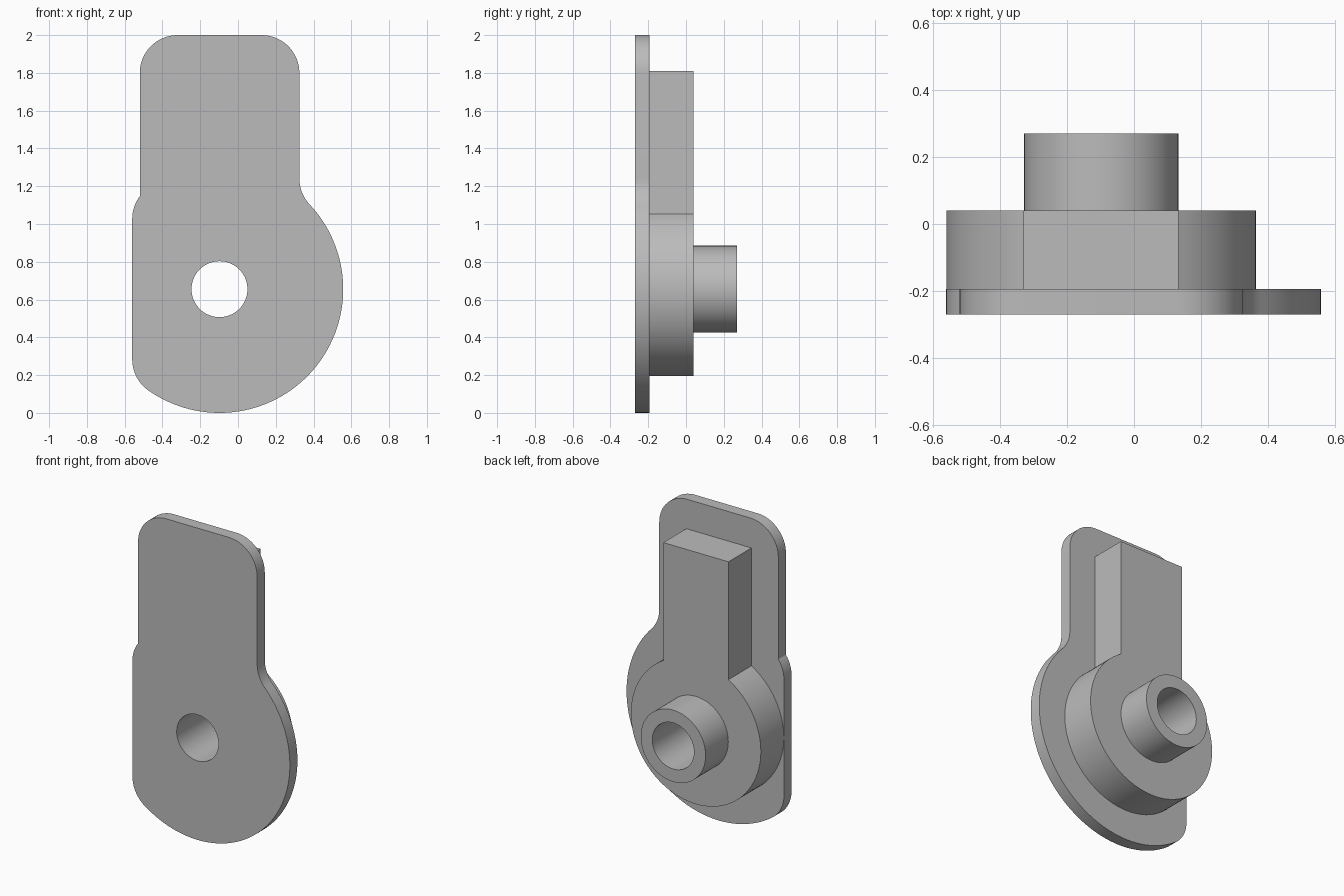
import bpy, bmesh, math
from math import sqrt, pi

cube = bpy.data.objects.get("Cube")
if cube:
    bpy.data.objects.remove(cube, do_unlink=True)

grey = bpy.data.materials.new("light_grey")
grey.use_nodes = True
colour = (0.5, 0.5, 0.5, 1)
grey.diffuse_color = colour
grey.node_tree.nodes["Principled BSDF"].inputs["Base Color"].default_value = colour

# Shared axis of the disc, boss and bore
CX, CZ = -0.098, 0.655
FRONT, STEP, SHOULDER, BACK = -0.27, -0.193, 0.04, 0.27


def arc(cx, cz, r, start, end, steps=16):
    """Points along an arc in the XZ plane."""
    angles = [start + (end - start) * i / steps for i in range(steps + 1)]
    return [(cx + r * math.cos(a), cz + r * math.sin(a)) for a in angles]


def circle(r):
    return arc(CX, CZ, r, 0, 2 * pi, 96)[:-1]


def extrude(name, outline, y0, y1):
    """Solid made by extruding an XZ outline along Y."""
    bm = bmesh.new()
    face = bm.faces.new([bm.verts.new((x, y0, z)) for x, z in outline])
    new = bmesh.ops.extrude_face_region(bm, geom=[face])["geom"]
    verts = [v for v in new if isinstance(v, bmesh.types.BMVert)]
    bmesh.ops.translate(bm, verts=verts, vec=(0, y1 - y0, 0))
    bmesh.ops.recalc_face_normals(bm, faces=bm.faces)
    mesh = bpy.data.meshes.new(name)
    bm.to_mesh(mesh)
    bm.free()
    obj = bpy.data.objects.new(name, mesh)
    bpy.context.collection.objects.link(obj)
    mesh.materials.append(grey)
    return obj


# Mounting plate outline: rounded tab blended into a disc with one flat side
R, F = 0.655, 0.2
LEFT, RIGHT, FLAT, TOP = -0.52, 0.325, -0.56, 2.0

# Concave blend between the tab and the disc
bx = RIGHT + F
bz = CZ + sqrt((R + F) ** 2 - (bx - CX) ** 2)
blend = math.atan2(bz - CZ, bx - CX)

# Rounded corners where the flat side meets the disc
fx = FLAT + F
fz = sqrt((R - F) ** 2 - (fx - CX) ** 2)
low = math.atan2(-fz, fx - CX)
notch = math.acos((LEFT - fx) / F)

outline = arc(RIGHT - F, TOP - F, F, 0, pi / 2)
outline += arc(LEFT + F, TOP - F, F, pi / 2, pi)
outline += arc(fx, CZ + fz, F, notch, pi, 8)
outline += arc(fx, CZ - fz, F, -pi, low)
outline += arc(CX, CZ, R, low, blend, 72)[1:]
outline += arc(bx, bz, F, pi + blend, pi, 12)[1:]
plate = extrude("mounting_plate", outline, FRONT, STEP)

# Raised body: disc with an upright bar
BODY, HALF = 0.461, 0.231
edge = math.acos(HALF / BODY)
outline = arc(CX, CZ, BODY, pi - edge, 2 * pi + edge, 80)
outline += [(CX + HALF, 1.81), (CX - HALF, 1.81)]
body = extrude("raised_body", outline, STEP, SHOULDER)

# Round boss on the back
boss = extrude("boss", circle(0.23), SHOULDER, BACK)

# Bore through every part
cutter = extrude("bore_cutter", circle(0.148), FRONT - 0.1, BACK + 0.1)
cutter.hide_render = True
for part in (plate, body, boss):
    mod = part.modifiers.new("bore", 'BOOLEAN')
    mod.operation = 'DIFFERENCE'
    mod.solver = 'EXACT'
    mod.object = cutter
    bpy.ops.object.select_all(action='DESELECT')
    part.select_set(True)
    bpy.context.view_layer.objects.active = part
    bpy.ops.object.modifier_apply(modifier=mod.name)
    bpy.ops.object.shade_smooth_by_angle(angle=math.radians(30))
bpy.data.objects.remove(cutter, do_unlink=True)
